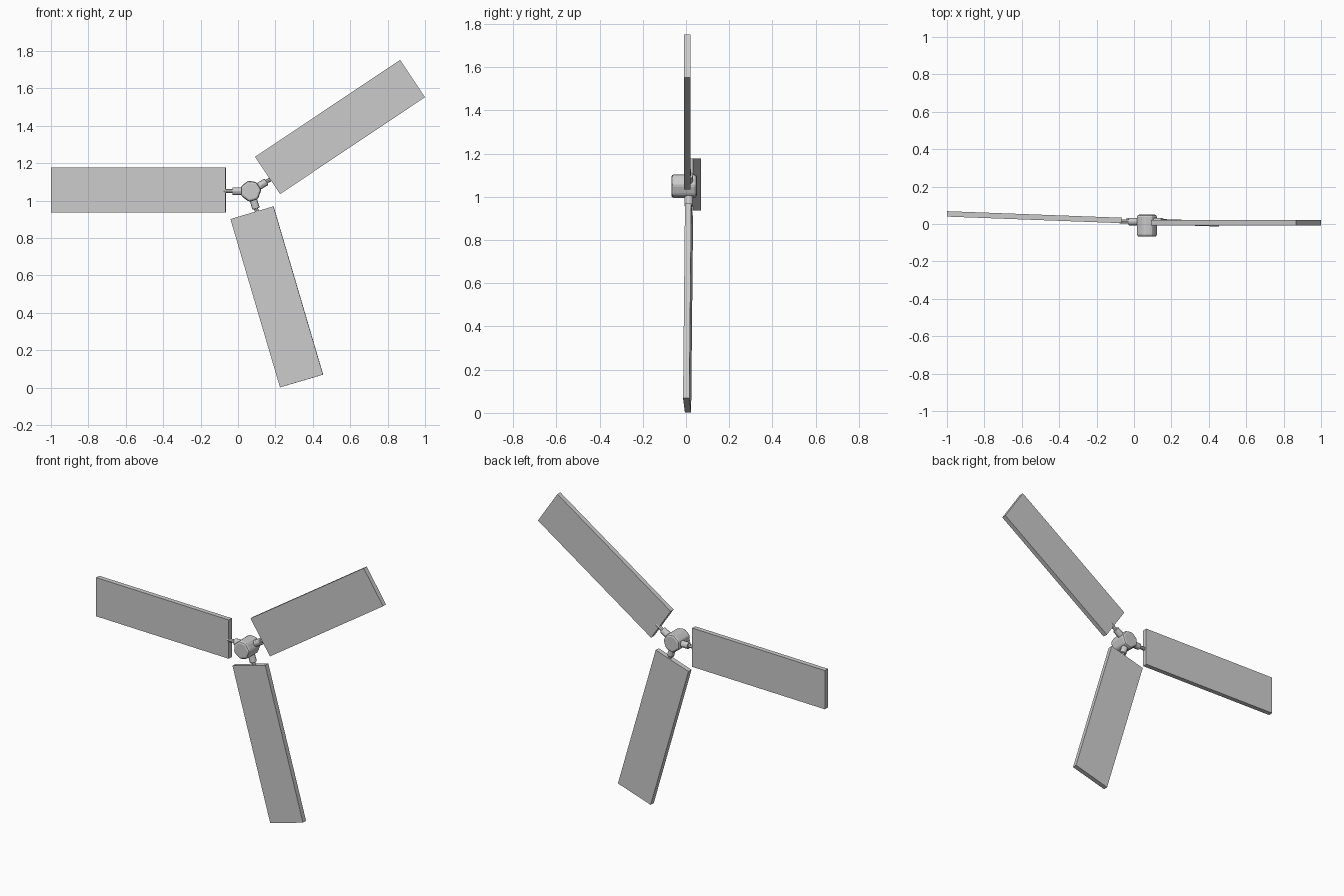
import bpy, bmesh
from math import radians, sin, cos
from mathutils import Vector, Matrix

if "Cube" in bpy.data.objects:
    bpy.data.objects.remove(bpy.data.objects["Cube"])

HUB = Vector((0.068, 0.013, 1.05))


def finish(bm, name):
    bmesh.ops.recalc_face_normals(bm, faces=bm.faces)
    me = bpy.data.meshes.new(name)
    bm.to_mesh(me)
    bm.free()
    ob = bpy.data.objects.new(name, me)
    bpy.context.collection.objects.link(ob)
    return ob


def bevel(ob, width):
    m = ob.modifiers.new("bevel", 'BEVEL')
    m.width, m.segments, m.limit_method = width, 2, 'ANGLE'


def blade(name, start, end, slope, width=0.24, thick=0.029):
    """Flat slab from start to end; slope is dy/dx of the plane it lies in."""
    a, b = Vector(start), Vector(end)
    d = (b - a).normalized()
    n = Vector((slope, -1, 0)).normalized()
    w = n.cross(d).normalized()
    n = d.cross(w)
    rot = Matrix((d, w, n)).transposed().to_4x4()
    bm = bmesh.new()
    bmesh.ops.create_cube(bm, size=1)
    bm.transform(Matrix.Translation((a + b) / 2) @ rot
                 @ Matrix.Diagonal(((b - a).length, width, thick, 1)))
    finish(bm, name)


def rod(name, a, b, r, sides=8):
    bm = bmesh.new()
    bmesh.ops.create_cone(bm, cap_ends=True, segments=sides, radius1=r,
                          radius2=r, depth=(b - a).length)
    q = (b - a).to_track_quat('Z', 'Y').to_matrix().to_4x4()
    bm.transform(Matrix.Translation((a + b) / 2) @ q)
    return finish(bm, name)


# blades
blade("left_blade", (-0.066, 0.019, 1.057), (-0.999, 0.054, 1.057), -0.037)
blade("upper_blade", (0.158, 0.006, 1.134), (0.933, 0.006, 1.652), 0)
blade("lower_blade", (0.075, 0.014, 0.935), (0.340, 0.005, 0.035), -0.037)

# hub: faceted block with flats facing the arms
bm = bmesh.new()
ring = [155, 205, 261, 311, 8, 58, 106]
face = bm.faces.new([bm.verts.new((HUB.x + 0.058 * cos(radians(t)), -0.068,
                                   HUB.z + 0.058 * sin(radians(t)))) for t in ring])
ext = bmesh.ops.extrude_face_region(bm, geom=[face])
bmesh.ops.translate(bm, vec=(0, 0.118, 0),
                    verts=[v for v in ext["geom"] if isinstance(v, bmesh.types.BMVert)])
bevel(finish(bm, "hub"), 0.012)

# arms: thick socket, then a thin shaft into the blade
for side, ang in (("left", 180), ("upper", 31), ("lower", -73)):
    d = Vector((cos(radians(ang)), 0, sin(radians(ang))))
    bevel(rod(side + "_socket", HUB + d * 0.03, HUB + d * 0.098, 0.021), 0.004)
    rod(side + "_shaft", HUB + d * 0.09, HUB + d * 0.145, 0.011)
